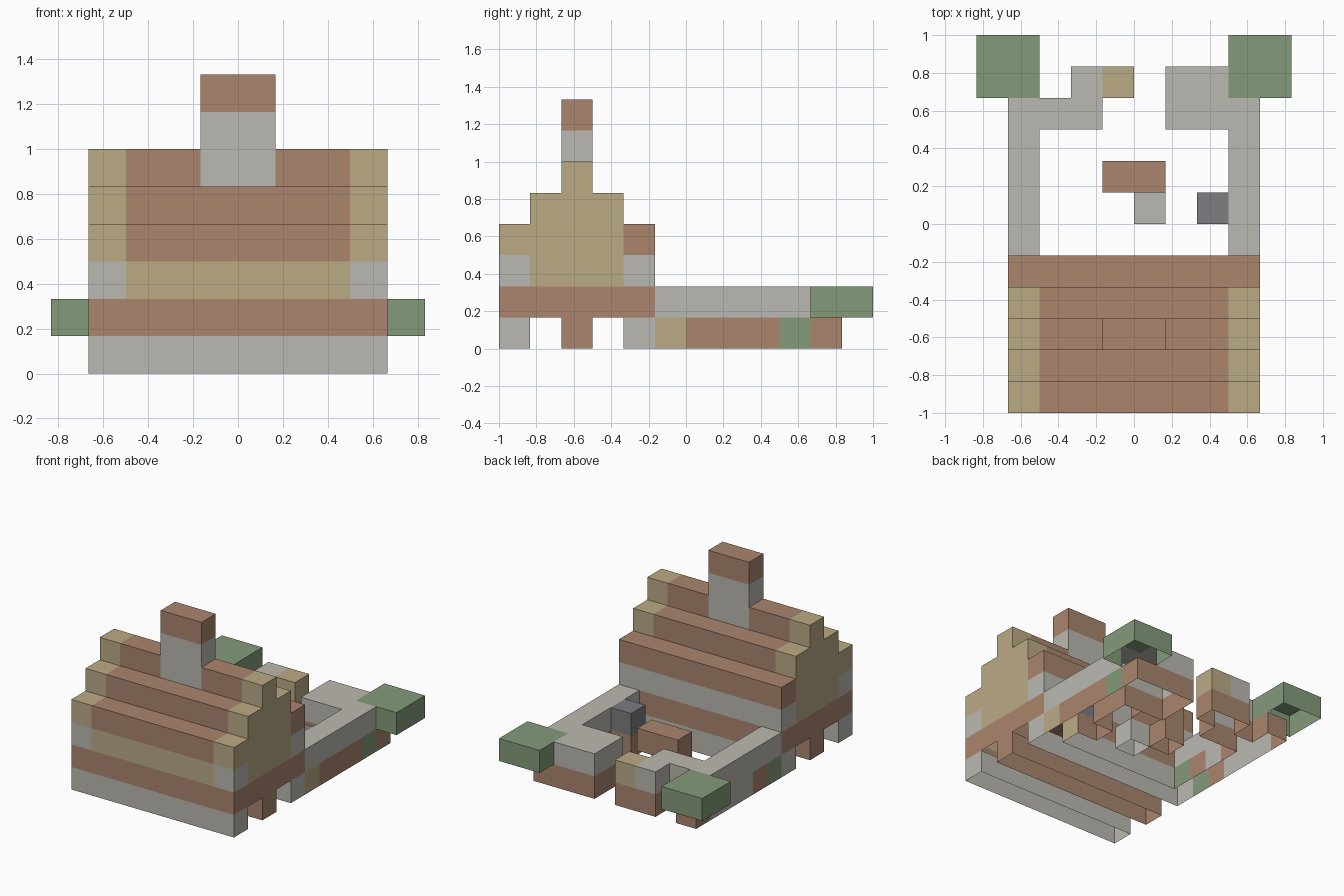
import bpy, bmesh
from mathutils import Vector

if "Cube" in bpy.data.objects:
    bpy.data.objects.remove(bpy.data.objects["Cube"])

U = 1 / 6  # block size

COLOURS = {
    "brown_wood": (0.40, 0.235, 0.155),
    "tan_plank": (0.50, 0.405, 0.235),
    "pale_stone": (0.50, 0.485, 0.44),
    "leaf_green": (0.23, 0.325, 0.195),
    "dark_stone": (0.20, 0.205, 0.22),
}
BROWN, TAN, STONE, GREEN, DARK = range(5)
mats = []
for name, c in COLOURS.items():
    m = bpy.data.materials.new(name)
    m.diffuse_color = (*c, 1)
    m.use_nodes = True
    m.node_tree.nodes["Principled BSDF"].inputs["Base Color"].default_value = m.diffuse_color
    mats.append(m)

cells = {}  # block position -> (part name, colour)


def fill(part, colour, x, y, z):
    """Fill a box of blocks; later fills repaint earlier ones."""
    for i in range(*x):
        for j in range(*y):
            for k in range(*z):
                cells[i, j, k] = (part, colour)


# House: ground beams and sill
fill("front_beam", STONE, (-4, 4), (-6, -5), (0, 1))
fill("middle_beam", BROWN, (-4, 4), (-4, -3), (0, 1))
fill("rear_beam", STONE, (-4, 4), (-2, -1), (0, 1))
fill("sill", BROWN, (-4, 4), (-6, -1), (1, 2))

# House: walls
fill("walls", TAN, (-4, 4), (-6, -1), (2, 3))
fill("walls", STONE, (-4, 4), (-2, -1), (2, 3))
for x in (-4, 3):
    fill("walls", STONE, (x, x + 1), (-6, -5), (2, 3))

# House: stepped roof with tan gables
for z, y0, y1 in ((3, -6, -1), (4, -5, -2), (5, -4, -3)):
    fill("roof", BROWN, (-3, 3), (y0, y1), (z, z + 1))
    for x in (-4, 3):
        fill("gables", TAN, (x, x + 1), (y0, y1), (z, z + 1))
fill("roof", BROWN, (-4, 4), (-2, -1), (3, 4))

# Chimney
fill("chimney", STONE, (-1, 1), (-4, -3), (5, 7))
fill("chimney", BROWN, (-1, 1), (-4, -3), (7, 8))

# Right yard wall
fill("right_wall", STONE, (3, 4), (-1, 4), (1, 2))
fill("right_wall", STONE, (1, 4), (3, 5), (1, 2))
fill("right_wall", BROWN, (3, 4), (0, 3), (0, 1))
fill("right_wall", TAN, (3, 4), (-1, 0), (0, 1))
fill("right_wall", BROWN, (1, 4), (3, 5), (0, 1))
fill("right_wall", GREEN, (3, 4), (3, 4), (0, 1))

# Left yard wall and gate post
fill("left_wall", STONE, (-4, -3), (-1, 4), (0, 2))
fill("left_wall", GREEN, (-4, -3), (-1, 0), (0, 1))
fill("left_wall", BROWN, (-4, -3), (0, 1), (0, 1))
fill("left_wall", BROWN, (-4, -3), (4, 5), (0, 1))
fill("left_wall", STONE, (-3, -1), (3, 4), (1, 2))
fill("left_wall", BROWN, (-3, -1), (3, 4), (0, 1))
fill("gate_post", BROWN, (-2, 0), (4, 5), (0, 1))
fill("gate_post", STONE, (-2, -1), (4, 5), (1, 2))
fill("gate_post", TAN, (-1, 0), (4, 5), (1, 2))

# Corner bushes
fill("right_bush", GREEN, (3, 5), (4, 6), (1, 2))
fill("left_bush", GREEN, (-5, -3), (4, 6), (1, 2))

# Yard furniture
fill("table", BROWN, (-1, 1), (1, 2), (1, 2))
fill("table", BROWN, (-1, 0), (1, 2), (0, 1))
fill("stool", STONE, (0, 1), (0, 1), (0, 1))
fill("anvil", BROWN, (2, 3), (0, 1), (0, 1))
fill("anvil", DARK, (2, 3), (0, 1), (1, 2))

# Open-bottomed shells: only outer side and top faces are built
SIDES = [Vector(d) for d in ((1, 0, 0), (-1, 0, 0), (0, 1, 0), (0, -1, 0), (0, 0, 1))]


def build(part):
    bm = bmesh.new()
    for pos, (owner, colour) in cells.items():
        if owner != part:
            continue
        for n in SIDES:
            if tuple(int(a + b) for a, b in zip(pos, n)) in cells:
                continue
            a = Vector((n.y, n.z, n.x))
            b = n.cross(a)
            mid = Vector(pos) + Vector((0.5, 0.5, 0.5)) + n / 2
            corners = [mid + (a * s + b * t) / 2
                       for s, t in ((-1, -1), (1, -1), (1, 1), (-1, 1))]
            face = bm.faces.new([bm.verts.new(c * U) for c in corners])
            face.material_index = colour
            # Timber lining on the yard side of the left wall
            if part == "left_wall" and n.x == 1 and pos[2] == 0 and pos[1] >= 2:
                face.material_index = BROWN
    bmesh.ops.remove_doubles(bm, verts=bm.verts, dist=0.001)
    me = bpy.data.meshes.new(part)
    bm.to_mesh(me)
    bm.free()
    for m in mats:
        me.materials.append(m)
    bpy.context.collection.objects.link(bpy.data.objects.new(part, me))


for part in sorted({p for p, _ in cells.values()}):
    build(part)
